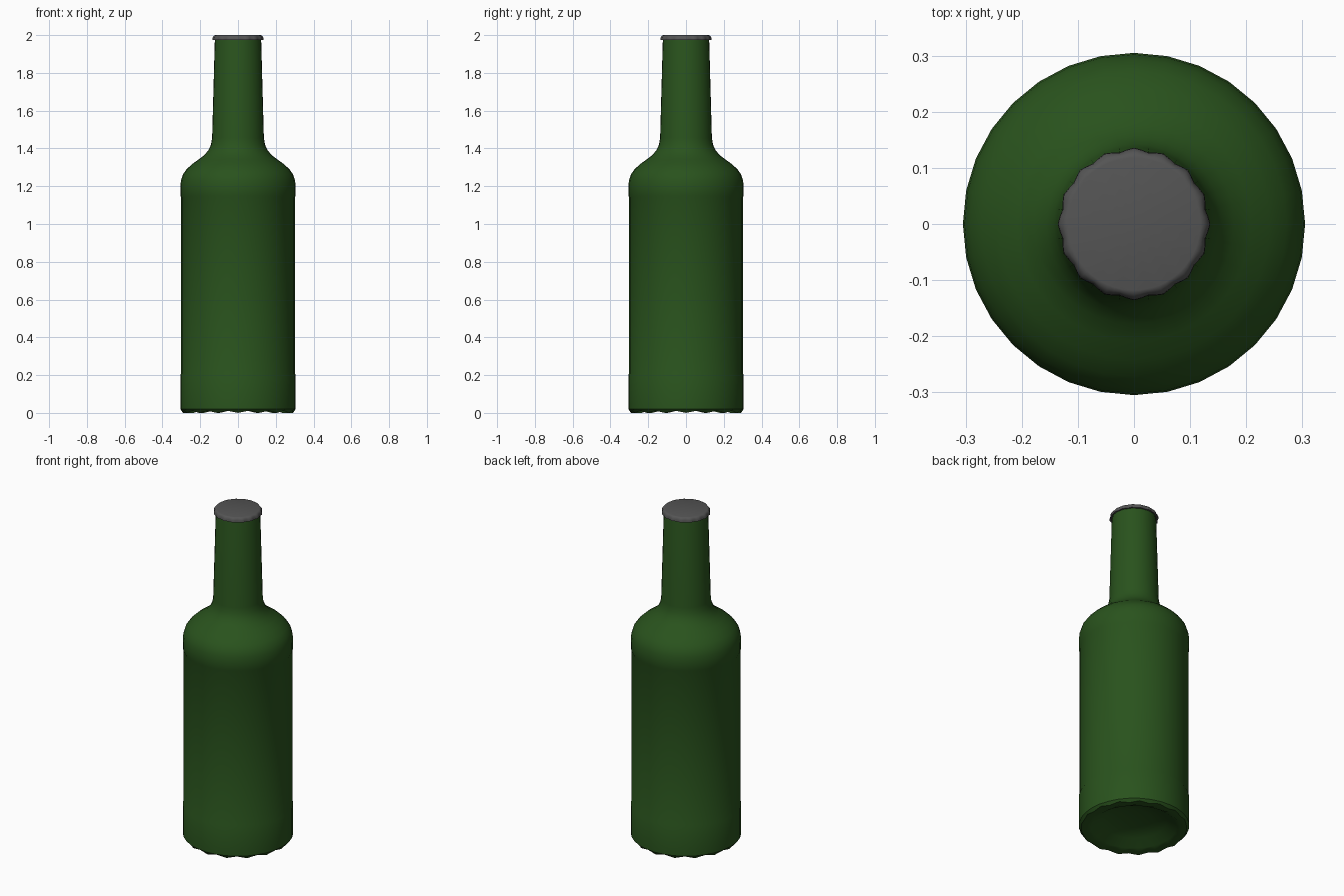
import bpy, bmesh, math

if "Cube" in bpy.data.objects:
    bpy.data.objects.remove(bpy.data.objects["Cube"])

SEG = 32


def material(name, color):
    m = bpy.data.materials.new(name)
    m.diffuse_color = color
    m.use_nodes = True
    m.node_tree.nodes["Principled BSDF"].inputs["Base Color"].default_value = m.diffuse_color
    return m


def lathe(name, profile, seg, warp=None, angle=40, mat=None):
    """Revolve (radius, z) points around z; warp(i, k, r, z) may adjust each point."""
    bm = bmesh.new()
    rings = []
    for k, (r, z) in enumerate(profile):
        if r == 0:
            rings.append([bm.verts.new((0, 0, z))] * seg)
            continue
        ring = []
        for i in range(seg):
            rr, zz = warp(i, k, r, z) if warp else (r, z)
            a = 2 * math.pi * i / seg
            ring.append(bm.verts.new((rr * math.cos(a), rr * math.sin(a), zz)))
        rings.append(ring)
    for a, b in zip(rings, rings[1:]):
        for i in range(seg):
            j = (i + 1) % seg
            corners = list(dict.fromkeys((a[i], a[j], b[j], b[i])))
            bm.faces.new(corners)
    bmesh.ops.recalc_face_normals(bm, faces=bm.faces)
    me = bpy.data.meshes.new(name)
    bm.to_mesh(me)
    bm.free()
    ob = bpy.data.objects.new(name, me)
    bpy.context.collection.objects.link(ob)
    if mat:
        me.materials.append(mat)
    bpy.ops.object.select_all(action='DESELECT')
    ob.select_set(True)
    bpy.context.view_layer.objects.active = ob
    bpy.ops.object.shade_smooth_by_angle(angle=math.radians(angle))
    return ob


# Glass bottle: domed punt, knurled foot, label recess, shoulder and neck
glass_profile = [
    (0, 0.07), (0.10, 0.065), (0.18, 0.045), (0.235, 0.012),
    (0.255, 0.006), (0.292, 0.006), (0.305, 0.02),
    (0.305, 0.20), (0.301, 0.21), (0.301, 1.14), (0.305, 1.15),
    (0.305, 1.20), (0.302, 1.23), (0.292, 1.262), (0.272, 1.29),
    (0.242, 1.318), (0.208, 1.342), (0.178, 1.365), (0.156, 1.392),
    (0.143, 1.42), (0.137, 1.455), (0.123, 1.965), (0.118, 1.985), (0, 1.985),
]


def foot_knurl(i, k, r, z):
    return (r, z + (0.006 if i % 2 else -0.006)) if k in (4, 5) else (r, z)


green = material("green_glass", (0.022, 0.085, 0.012, 1))
lathe("bottle_glass", glass_profile, SEG, foot_knurl, 40, green)

# Crimped crown cap with a fluted skirt
cap_profile = [
    (0, 2.0), (0.118, 2.0), (0.124, 1.998), (0.129, 1.992),
    (0.132, 1.984), (0.133, 1.973), (0.124, 1.973), (0.118, 1.99),
]
flute = [0, 0, 0.3, 0.7, 1, 1, 0.3, 0]


def crimp(i, k, r, z):
    return r + 0.003 * flute[k] * math.cos(2 * math.pi * i / 4), z


lathe("bottle_cap", cap_profile, 64, crimp, 40, material("cap_metal", (0.09, 0.09, 0.09, 1)))
